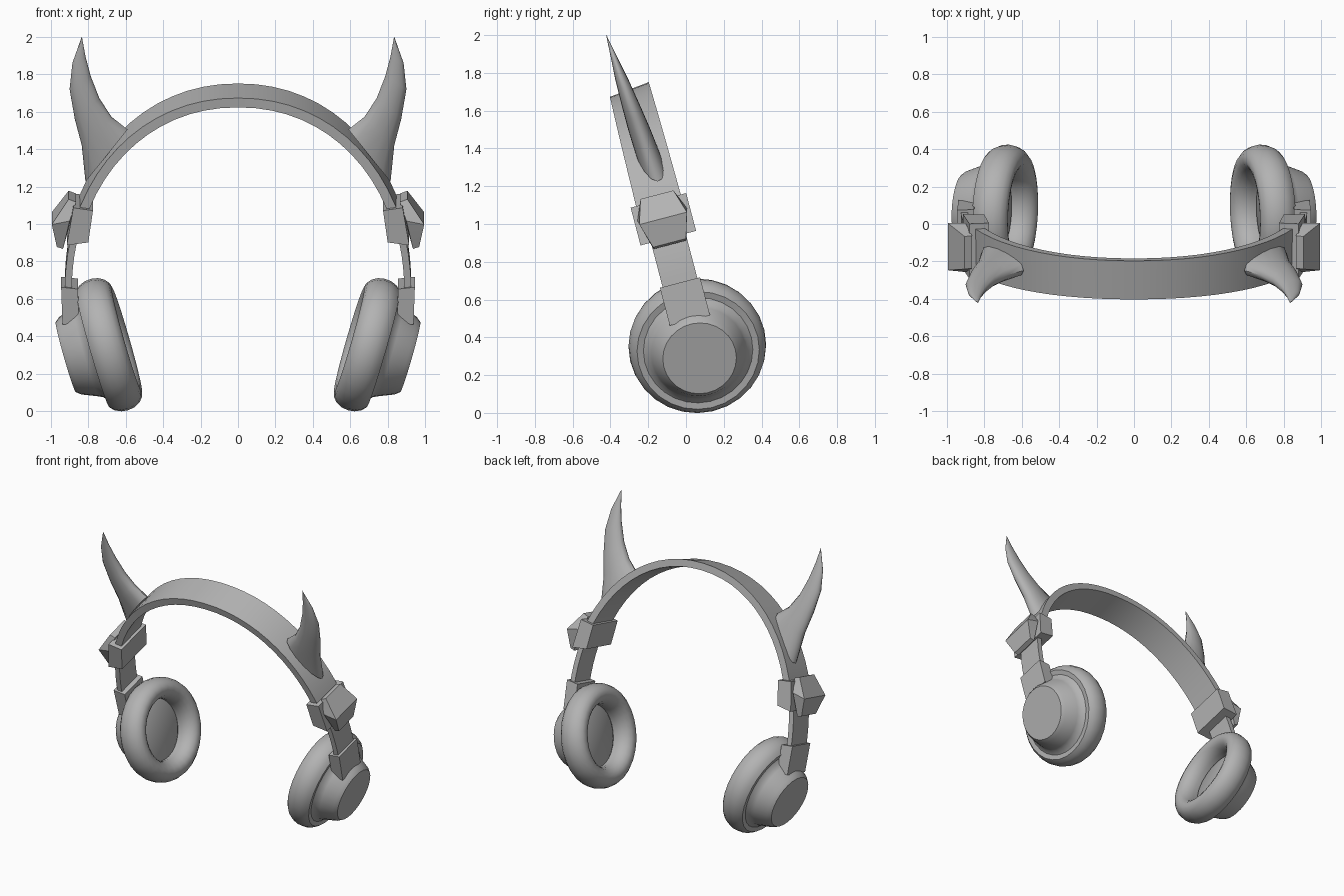
import bpy, bmesh
from math import sin, cos, pi, radians
from mathutils import Vector

cube = bpy.data.objects.get("Cube")
if cube:
    bpy.data.objects.remove(cube)

GREY = bpy.data.materials.new("neutral_grey")
GREY.use_nodes = True
GREY.diffuse_color = (0.45, 0.45, 0.45, 1)
GREY.node_tree.nodes["Principled BSDF"].inputs["Base Color"].default_value = (0.45, 0.45, 0.45, 1)

TILT = radians(14.7)      # the whole headband leans forward
TOP = 1.712               # height of the crown of the band
SLOPE = sin(TILT) / cos(TILT)


def plane_y(z):
    """Depth of the leaning headband plane at a height."""
    return -0.3 + (TOP - z) * SLOPE


def on_plane(x, z, depth, tilt=TILT):
    """Point of the headband plane, shifted sideways across the band."""
    return Vector((x, plane_y(z) + depth * cos(tilt), z + depth * sin(tilt)))


def finish(name, bm, side=1, angle=35):
    for v in bm.verts:
        v.co.x *= side
    bmesh.ops.recalc_face_normals(bm, faces=bm.faces)
    mesh = bpy.data.meshes.new(name)
    bm.to_mesh(mesh)
    bm.free()
    mesh.materials.append(GREY)
    mesh.shade_smooth()
    mesh.set_sharp_from_angle(angle=radians(angle))
    obj = bpy.data.objects.new(name, mesh)
    bpy.context.collection.objects.link(obj)


def skin(bm, rings):
    """Join closed rings of points into a tube with capped ends."""
    loops = [[bm.verts.new(p) for p in ring] for ring in rings]
    n = len(loops[0])
    for a, b in zip(loops, loops[1:]):
        for i in range(n):
            j = (i + 1) % n
            bm.faces.new((a[i], a[j], b[j], b[i]))
    bm.faces.new(loops[0])
    bm.faces.new(loops[-1])


def arch(t):
    """Outer line of the headband, a slightly squared half ellipse."""
    c, s = cos(t), sin(t)
    p = 2 / 2.1
    return Vector((0.93 * abs(c) ** p * (1 if c > 0 else -1), 0.65 + 1.062 * max(s, 0) ** p))


def strip(name, start, end, steps, thick, width_side, width_top, inset=0, side=1):
    rings = []
    for i in range(steps + 1):
        t = start + (end - start) * i / steps
        p = arch(t)
        d = (arch(t + 0.01) - arch(t - 0.01)).normalized()
        inward = Vector((-d.y, d.x))
        k = max(sin(t), 0) ** 2
        half = (width_side + (width_top - width_side) * k) / 2
        tilt = TILT + radians(6) * k
        o, q = p + inward * inset, p + inward * (inset + thick)
        rings.append([on_plane(o.x, o.y, -half, tilt), on_plane(o.x, o.y, half, tilt),
                      on_plane(q.x, q.y, half, tilt), on_plane(q.x, q.y, -half, tilt)])
    bm = bmesh.new()
    skin(bm, rings)
    finish(name, bm, side)


def slab(name, points, side):
    """Convex block from (x, z, half depth) outline points."""
    bm = bmesh.new()
    for x, z, half in points:
        for sign in (-1, 1):
            bm.verts.new(on_plane(x, z, sign * half))
    bmesh.ops.convex_hull(bm, input=bm.verts)
    bmesh.ops.dissolve_limit(bm, angle_limit=radians(3), verts=bm.verts, edges=bm.edges)
    finish(name, bm, side, 20)


def ear_cup(name, side):
    """Cushion and housing turned as one profile of (along axis, radius)."""
    profile = [(0.02, 0.2)]
    for i in range(13):
        a = pi * (1.1 - i / 12 * 1.45)
        profile.append((-0.1 * sin(a), 0.29 - 0.075 * -cos(a)))
    profile += [(0.085, 0.29), (0.105, 0.262), (0.13, 0.25), (0.215, 0.215), (0.24, 0.195)]
    axis = Vector((cos(radians(16)), 0.05, -sin(radians(16)))).normalized()
    across = axis.cross(Vector((0, 1, 0))).normalized()
    other = axis.cross(across)
    centre = Vector((0.69, 0.06, 0.355))
    n = 28
    bm = bmesh.new()
    skin(bm, [[centre + axis * a + (across * cos(2 * pi * i / n) + other * sin(2 * pi * i / n)) * r
               for i in range(n)] for a, r in profile])
    finish(name, bm, side, 40)


def horn(name, side):
    # outer x, outer z, inner x, inner z, half thickness
    sections = [(0.815, 1.225, 0.59, 1.505, 0.066), (0.835, 1.42, 0.675, 1.572, 0.06),
                (0.872, 1.56, 0.74, 1.67, 0.05), (0.9, 1.72, 0.787, 1.79, 0.036),
                (0.885, 1.86, 0.815, 1.895, 0.018), (0.836, 1.998, 0.834, 2.0, 0.001)]
    rings = []
    for ox, oz, ix, iz, half in sections:
        ring = []
        for i in range(14):
            a = 2 * pi * i / 14
            f = (1 + cos(a)) / 2
            x, z = ix + (ox - ix) * f, iz + (oz - iz) * f
            ring.append(Vector((x, -0.205 - 0.35 * (z - 1.38) + half * sin(a), z)))
        rings.append(ring)
    bm = bmesh.new()
    skin(bm, rings)
    finish(name, bm, side, 50)


# Headband over the crown
strip("headband", 0.36, pi - 0.36, 26, 0.05, 0.25, 0.22)

for side, label in ((1, "left"), (-1, "right")):
    # Narrow strap that slides out of the band
    strip(label + "_strap", 0.0, 0.5, 8, 0.037, 0.19, 0.19, 0.004, side)
    # Collar around the band and the faceted knob outside it
    slab(label + "_collar", [(0.775, 1.11, 0.152), (0.8, 0.94, 0.152),
                             (0.915, 0.925, 0.152), (0.88, 1.125, 0.152)], side)
    slab(label + "_knob", [(0.865, 1.14, 0.09), (0.905, 1.155, 0.09), (0.995, 1.03, 0.13),
                           (0.968, 0.9, 0.09), (0.935, 0.89, 0.09), (0.9, 1.05, 0.135)], side)
    # Yoke joining strap and cup
    slab(label + "_yoke", [(0.855, 0.68, 0.11), (0.945, 0.69, 0.11),
                           (0.938, 0.49, 0.11), (0.85, 0.5, 0.11)], side)
    ear_cup(label + "_ear_cup", side)
    horn(label + "_horn", side)
